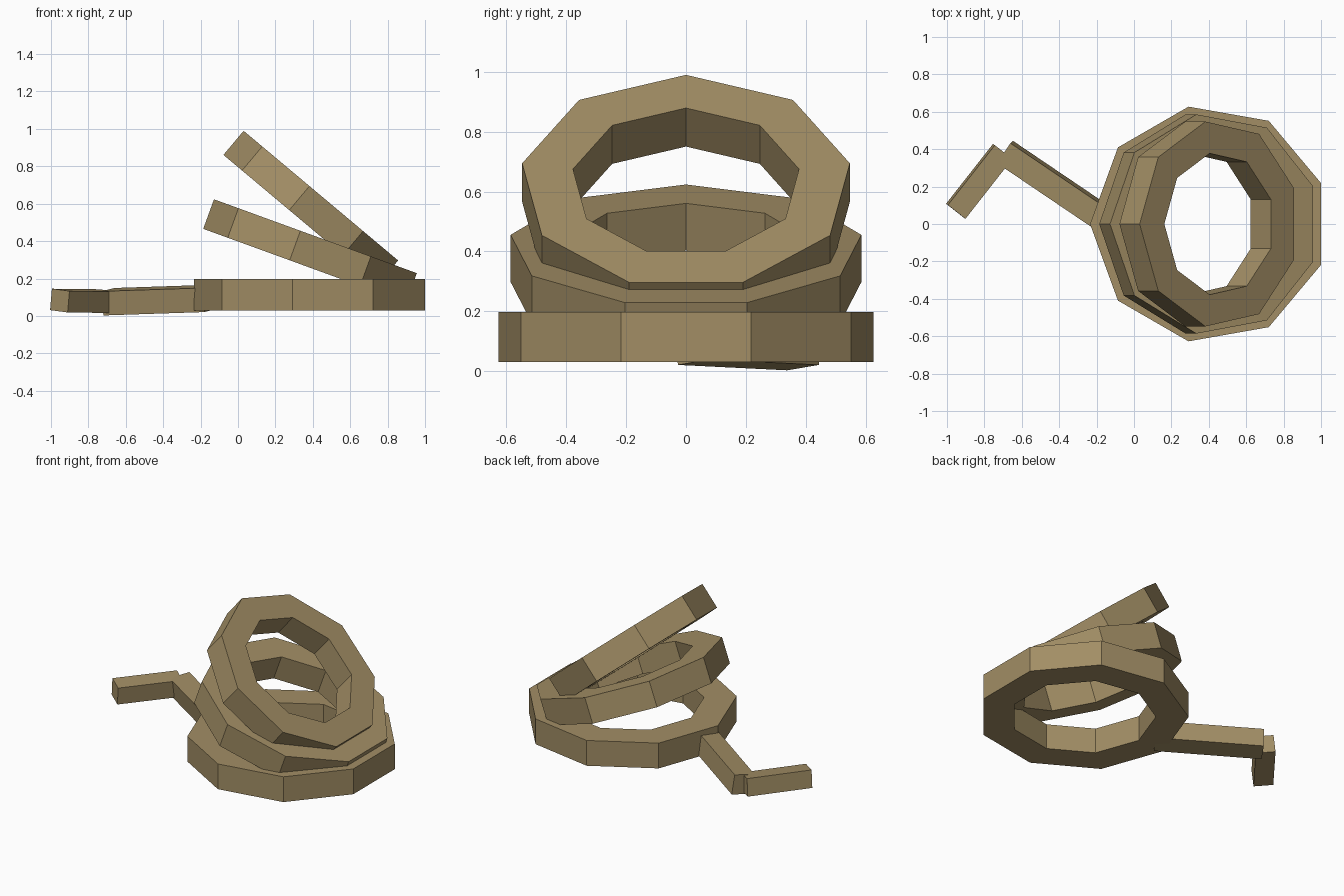
import bpy, bmesh
from math import cos, sin, pi, radians
from mathutils import Vector, Matrix

cube = bpy.data.objects.get("Cube")
if cube:
    bpy.data.objects.remove(cube, do_unlink=True)

SIDES = 9
HOLE = 0.69        # inner radius as a share of the outer radius
THICK = 0.168

# Rope colour
tan = bpy.data.materials.new("rope tan")
tan.use_nodes = True
color = (0.36, 0.27, 0.13, 1)
tan.diffuse_color = color
tan.node_tree.nodes["Principled BSDF"].inputs["Base Color"].default_value = color


def add_object(name, bm, matrix):
    bmesh.ops.recalc_face_normals(bm, faces=bm.faces)
    mesh = bpy.data.meshes.new(name)
    bm.to_mesh(mesh)
    bm.free()
    mesh.materials.append(tan)
    obj = bpy.data.objects.new(name, mesh)
    obj.matrix_world = matrix
    bpy.context.collection.objects.link(obj)


def rope_loop(name, radius, height, tilt):
    """Nine-sided ring with a square section, one corner towards -x."""
    bm = bmesh.new()
    h, inner = THICK / 2, radius * HOLE
    section = [(radius, -h), (radius, h), (inner, h), (inner, -h)]
    rows = []
    for i in range(SIDES):
        a = pi + 2 * pi * i / SIDES
        rows.append([bm.verts.new((r * cos(a), r * sin(a), z)) for r, z in section])
    for i, row in enumerate(rows):
        nxt = rows[(i + 1) % SIDES]
        for j in range(4):
            k = (j + 1) % 4
            bm.faces.new((row[j], nxt[j], nxt[k], row[k]))
    place = Matrix.Translation((0.402, 0, height))
    add_object(name, bm, place @ Matrix.Rotation(radians(tilt), 4, 'Y'))


def rope_bar(name, start, end, width, height, roll):
    """Box running from start to end, rolled about its length."""
    start, end = Vector(start), Vector(end)
    along = (end - start).normalized()
    side = Vector((0, 0, 1)).cross(along).normalized()
    up = along.cross(side)
    turn = Matrix((along, side, up)).transposed().to_4x4()
    bm = bmesh.new()
    bmesh.ops.create_cube(bm, size=1)
    bmesh.ops.scale(bm, vec=((end - start).length, width, height), verts=bm.verts)
    place = Matrix.Translation((start + end) / 2)
    add_object(name, bm, place @ turn @ Matrix.Rotation(radians(roll), 4, 'X'))


# Coil: each loop is smaller and tilts further than the one below
rope_loop("bottom_loop", 0.637, 0.114, 0)
rope_loop("middle_loop", 0.595, 0.341, 20)
rope_loop("top_loop", 0.556, 0.568, 40)

# Loose tail
rope_bar("tail_inner", (-0.69, 0.385, 0.076), (-0.15, 0.02, 0.094), 0.13, 0.13, 8)
rope_bar("tail_end", (-0.953, 0.068, 0.082), (-0.702, 0.388, 0.079), 0.12, 0.115, 6)
